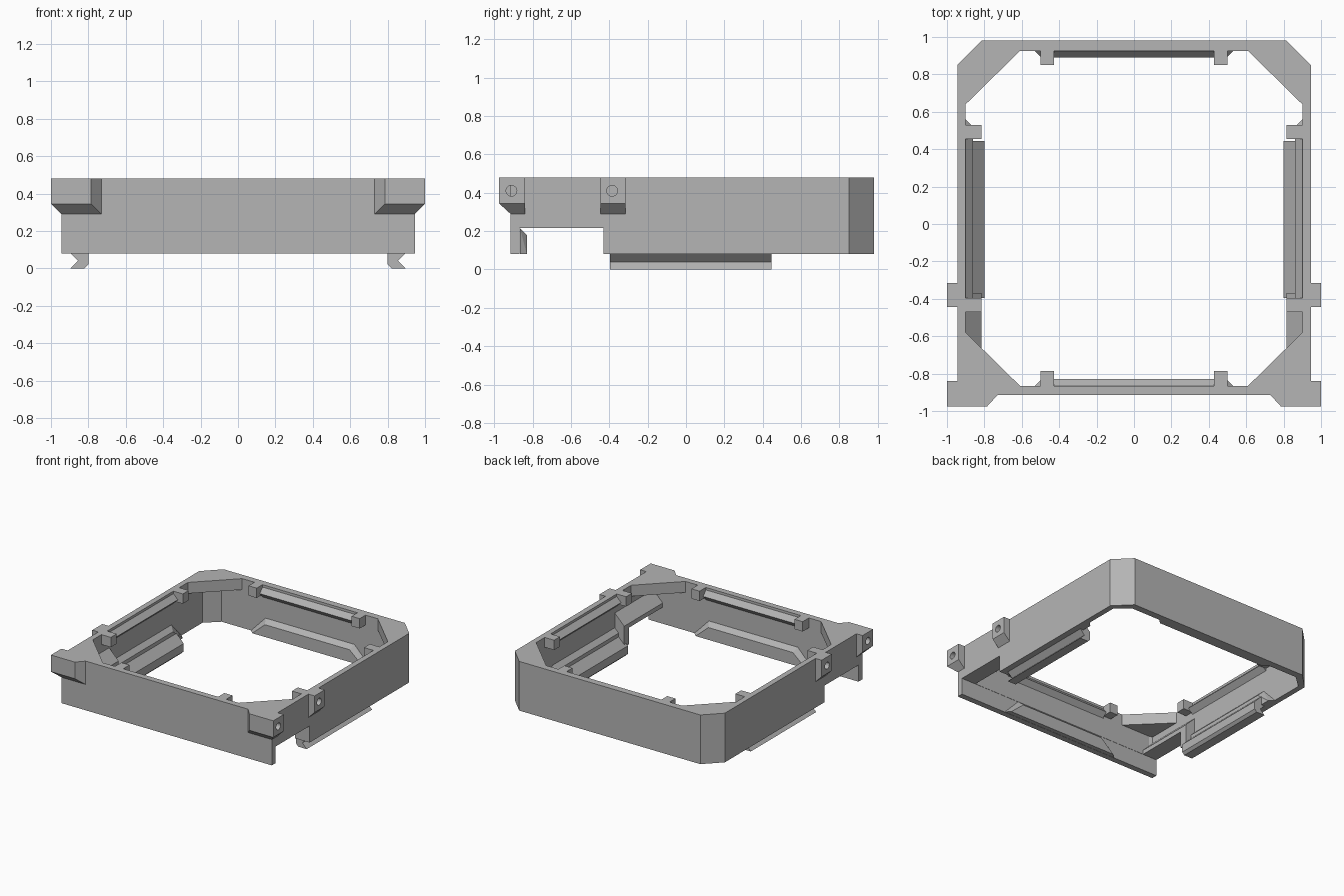
import bpy, bmesh, math
from mathutils import Matrix

if "Cube" in bpy.data.objects:
    bpy.data.objects.remove(bpy.data.objects["Cube"], do_unlink=True)

GREY = (0.46, 0.46, 0.46, 1)
mat = bpy.data.materials.new("plain_grey")
mat.use_nodes = True
mat.diffuse_color = GREY
mat.node_tree.nodes["Principled BSDF"].inputs["Base Color"].default_value = GREY

BOTTOM, TOP = 0.08, 0.48
WALL_X, IN_X = 0.945, 0.9
FRONT, IN_FRONT, IN_BACK, BACK = -0.915, -0.865, 0.925, 0.98


def finish(name, bm):
    bmesh.ops.recalc_face_normals(bm, faces=bm.faces)
    mesh = bpy.data.meshes.new(name)
    bm.to_mesh(mesh)
    bm.free()
    mesh.materials.append(mat)
    obj = bpy.data.objects.new(name, mesh)
    bpy.context.collection.objects.link(obj)
    return obj


def hull(name, pts):
    """Convex solid around the points."""
    bm = bmesh.new()
    for p in pts:
        bm.verts.new(p)
    res = bmesh.ops.convex_hull(bm, input=bm.verts)
    loose = [v for v in bm.verts if not v.link_faces]
    bmesh.ops.delete(bm, geom=loose, context='VERTS')
    bmesh.ops.dissolve_limit(bm, angle_limit=0.01, verts=bm.verts, edges=bm.edges)
    return finish(name, bm)


def prism(name, outline, a, b, axis="z"):
    """Outline swept from a to b along an axis."""
    place = {"x": lambda p, t: (t, *p),
             "y": lambda p, t: (p[0], t, p[1]),
             "z": lambda p, t: (*p, t)}[axis]
    bm = bmesh.new()
    low = [bm.verts.new(place(p, a)) for p in outline]
    high = [bm.verts.new(place(p, b)) for p in outline]
    bm.faces.new(low)
    bm.faces.new(high)
    for i in range(len(low)):
        j = (i + 1) % len(low)
        bm.faces.new((low[i], low[j], high[j], high[i]))
    return finish(name, bm)


def box(name, x, y, z):
    return hull(name, [(i, j, k) for i in x for j in y for k in z])


def cut(target, cutter):
    """Subtract the cutter and discard it."""
    mod = target.modifiers.new("cut", 'BOOLEAN')
    mod.operation = 'DIFFERENCE'
    mod.solver = 'EXACT'
    mod.object = cutter
    deps = bpy.context.evaluated_depsgraph_get()
    mesh = bpy.data.meshes.new_from_object(target.evaluated_get(deps))
    target.modifiers.clear()
    target.data = mesh
    bpy.data.objects.remove(cutter, do_unlink=True)


def drill(target, x, y, z):
    bm = bmesh.new()
    bmesh.ops.create_cone(bm, cap_ends=True, segments=24, radius1=0.028,
                          radius2=0.028, depth=0.14,
                          matrix=Matrix.Translation((x, y, z)) @ Matrix.Rotation(math.pi / 2, 4, 'Y'))
    cut(target, finish("hole_cutter", bm))


def mirrored(half):
    return half + [(-x, y) for x, y in reversed(half)]


# Surrounding wall with bevelled back corners and side notches
frame = prism("frame_wall", mirrored([(WALL_X, FRONT), (WALL_X, 0.85), (0.815, BACK)]), BOTTOM, TOP)
cut(frame, prism("opening", mirrored([(IN_X, IN_FRONT), (IN_X, 0.83), (0.795, IN_BACK)]), 0, 1))
cut(frame, box("notch", (-1.2, 1.2), (-0.867, -0.43), (0, 0.215)))

for s, side in ((1, "left"), (-1, "right")):
    # Corner gussets at the top
    front = [(0.61, IN_FRONT), (IN_X, IN_FRONT), (IN_X, -0.58)]
    back = [(0.61, IN_BACK), (IN_X, 0.64), (IN_X, 0.83), (0.795, IN_BACK)]
    for end, shape in (("front", front), ("back", back)):
        prism(f"{end}_{side}_gusset", [(s * x, y) for x, y in shape], 0.39, TOP)

    # Stop tabs beside each snap ridge
    tx = sorted((s * 0.427, s * 0.5))
    box(f"front_{side}_tab", tx, (IN_FRONT, -0.785), (0.4, TOP))
    box(f"back_{side}_tab", tx, (0.85, IN_BACK), (0.4, TOP))
    for end, y in (("front", (-0.47, -0.395)), ("back", (0.455, 0.53))):
        box(f"{side}_{end}_side_tab", (s * 0.815, s * IN_X), y, (0.4, TOP))

    # Side snap ridge
    ridge = [(s * IN_X, 0.46), (s * 0.86, 0.42), (s * IN_X, 0.38)]
    prism(f"{side}_snap_ridge", ridge, -0.395, 0.455, "y")

    # Slide rail with its outward groove
    rail = [(0.9, 0.185), (0.80, 0.085), (0.80, 0.02), (0.82, 0), (0.895, 0), (0.855, 0.04), (0.895, 0.08), (0.9, 0.08)]
    prism(f"{side}_slide_rail", [(s * x, z) for x, z in rail], -0.395, 0.445, "y")

    # Low side flange
    hull(f"{side}_flange", [(s * x, y, z) for x, y, z in (
        (IN_X, -0.4, BOTTOM), (IN_X, 0.56, BOTTOM), (IN_X, 0.43, 0.215), (IN_X, -0.4, 0.215),
        (0.865, -0.4, BOTTOM), (0.865, 0.525, BOTTOM), (0.865, 0.4, 0.18), (0.865, -0.4, 0.18))])

    # Sloped shelf above the notch and post behind it
    shelf = [(s * IN_X, 0.215), (s * 0.815, 0.215), (s * 0.815, 0.25), (s * IN_X, 0.335)]
    prism(f"{side}_notch_shelf", shelf, IN_FRONT, -0.37, "y")
    box(f"{side}_notch_post", (s * 0.815, s * IN_X), (-0.43, -0.37), (BOTTOM, 0.22))

    # Drilled lugs with sloped undersides
    plan = [(0.73, FRONT), (0.785, -0.975), (1, -0.975), (1, -0.84), (WALL_X, -0.84)]
    pts = [(s * x, y, z) for x, y in plan for z in (0.345, TOP)]
    pts += [(s * x, y, 0.29) for x, y in ((0.73, FRONT), (WALL_X, FRONT), (WALL_X, -0.84))]
    corner = hull(f"{side}_corner_lug", pts)
    drill(corner, s * 1.0, -0.91, 0.41)
    pts = [(s * x, y, z) for y in (-0.445, -0.315)
           for x, z in ((WALL_X, 0.29), (1, 0.345), (1, TOP), (WALL_X, TOP))]
    lug = hull(f"{side}_side_lug", pts)
    drill(lug, s * 1.0, -0.385, 0.41)

# Snap ridges and low flanges on the end walls
for end, wall, d in (("front", IN_FRONT, 1), ("back", IN_BACK, -1)):
    inner = wall + d * 0.035
    prism(f"{end}_snap_ridge", [(wall, 0.46), (inner, 0.42), (wall, 0.38)], -0.427, 0.427, "x")
    hull(f"{end}_flange", [(s * x, y, z) for s in (1, -1) for x, y, z in (
        (0.53, wall, BOTTOM), (0.4, wall, 0.215), (0.495, inner, BOTTOM), (0.38, inner, 0.18))])
